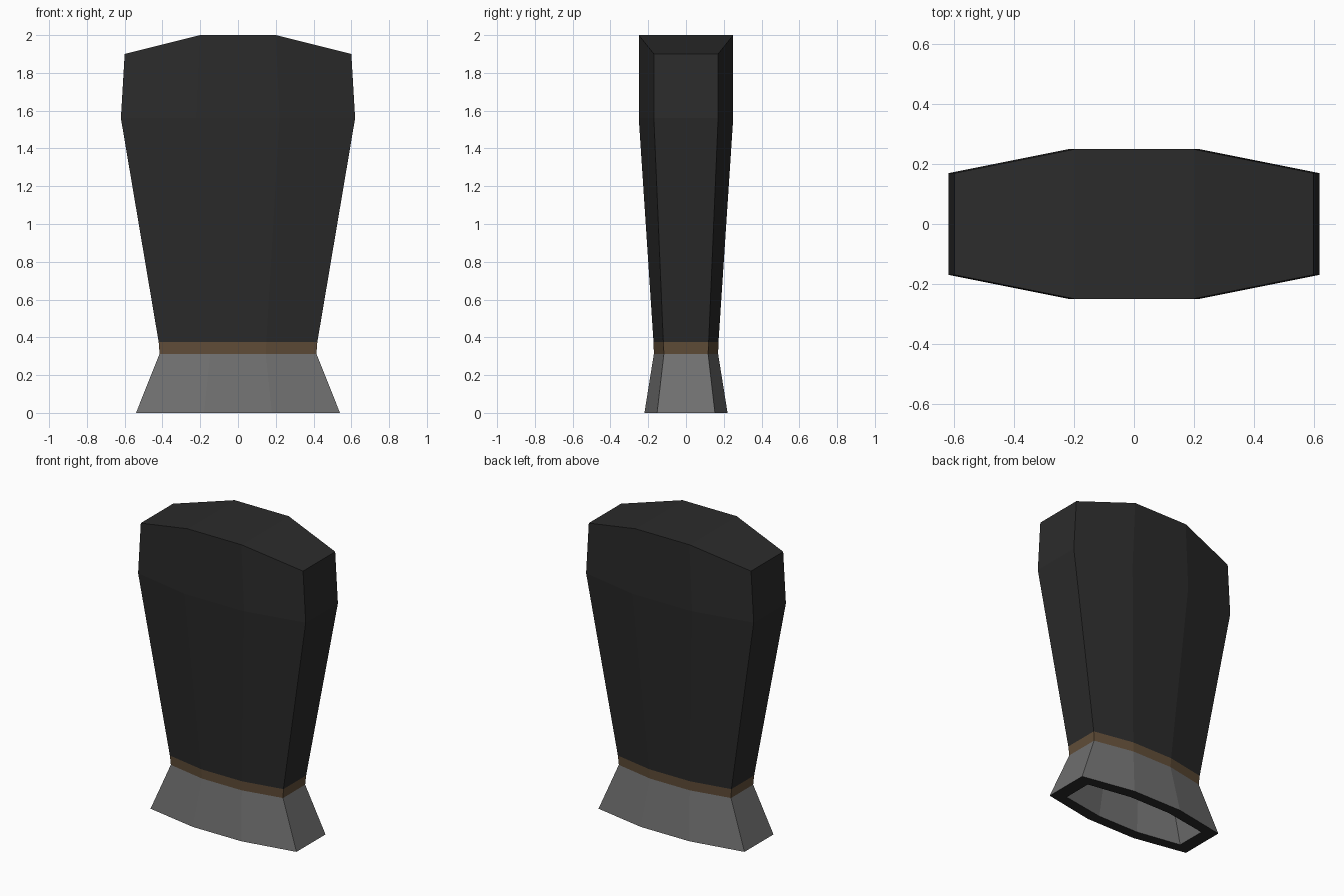
import bpy, bmesh

if "Cube" in bpy.data.objects:
    bpy.data.objects.remove(bpy.data.objects["Cube"])


def material(name, rgb):
    m = bpy.data.materials.new(name)
    m.diffuse_color = (*rgb, 1)
    m.use_nodes = True
    m.node_tree.nodes["Principled BSDF"].inputs["Base Color"].default_value = m.diffuse_color
    return m


fur = material("black_fur", (0.024, 0.024, 0.024))
leather = material("brown_leather", (0.12, 0.075, 0.04))
grey = material("grey_fabric", (0.16, 0.16, 0.16))


def section(x_end, x_mid, y_end, y_mid, z_end, z_mid=None):
    """Eight-sided cross-section, counter-clockwise seen from above."""
    z_mid = z_end if z_mid is None else z_mid
    quarter = [(x_end, y_end, z_end), (x_mid, y_mid, z_mid)]
    half = quarter + [(-x, y, z) for x, y, z in reversed(quarter)]
    return half + [(-x, -y, z) for x, y, z in half]


def loft(name, sections, mats, cap=False, mat_ids=None):
    """Bridge sections with quads; optionally close the last one."""
    bm = bmesh.new()
    rings = [[bm.verts.new(p) for p in s] for s in sections]
    for k, (a, b) in enumerate(zip(rings, rings[1:])):
        for i in range(8):
            j = (i + 1) % 8
            f = bm.faces.new((a[i], a[j], b[j], b[i]))
            f.material_index = mat_ids[k] if mat_ids else 0
    if cap:
        t = rings[-1]
        for quad in ((0, 1, 6, 7), (1, 2, 5, 6), (2, 3, 4, 5)):
            bm.faces.new([t[i] for i in quad])
    me = bpy.data.meshes.new(name)
    bm.to_mesh(me)
    bm.free()
    for m in mats:
        me.materials.append(m)
    ob = bpy.data.objects.new(name, me)
    bpy.context.collection.objects.link(ob)
    return ob


hood_base = section(0.42, 0.15, 0.12, 0.172, 0.375)
neck = section(0.415, 0.147, 0.117, 0.17, 0.313)

# Tall closed hood with a faceted crown
loft("hood", [hood_base,
              section(0.62, 0.22, 0.17, 0.25, 1.56),
              section(0.60, 0.20, 0.17, 0.25, 1.90, 2.0)], [fur], cap=True)

# Narrow band at the neck
loft("band", [neck, hood_base], [leather])

# Flared hollow skirt: inner wall, dark rim, outer wall
loft("skirt", [neck, section(0.54, 0.18, 0.153, 0.22, 0),
               section(0.45, 0.15, 0.10, 0.15, 0),
               section(0.36, 0.13, 0.075, 0.115, 0.31)][::-1],
     [grey, fur], mat_ids=[0, 1, 0])

# Ceiling closing the cavity inside the skirt
ceiling = section(0.36, 0.13, 0.075, 0.115, 0.31)
me = bpy.data.meshes.new("cavity_ceiling")
me.from_pydata(ceiling, [], [list(range(7, -1, -1))])
me.materials.append(grey)
bpy.context.collection.objects.link(bpy.data.objects.new("cavity_ceiling", me))
